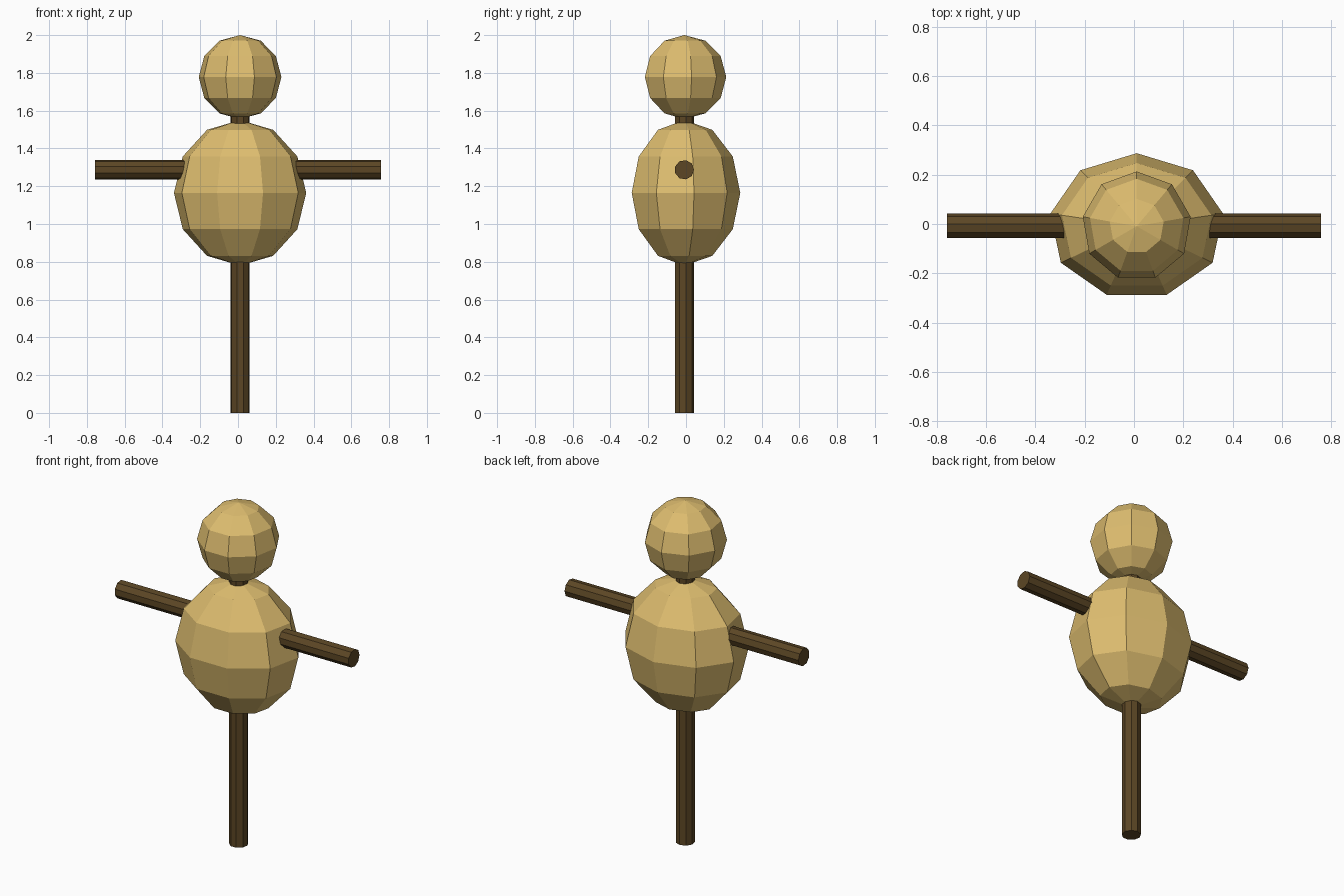
import bpy, math

if "Cube" in bpy.data.objects:
    bpy.data.objects.remove(bpy.data.objects["Cube"])

SIDES = 9            # every part is nine-sided
CX, CY = 0.011, -0.009


def material(name, rgb):
    m = bpy.data.materials.new(name)
    m.diffuse_color = (*rgb, 1)
    m.use_nodes = True
    m.node_tree.nodes["Principled BSDF"].inputs["Base Color"].default_value = m.diffuse_color
    return m


straw = material("straw", (0.73, 0.51, 0.16))
wood = material("dark wood", (0.107, 0.062, 0.018))


def finish(name, mat):
    ob = bpy.context.object
    ob.name = name
    ob.data.materials.append(mat)
    return ob


def ball(name, z, size):
    bpy.ops.mesh.primitive_uv_sphere_add(segments=SIDES, ring_count=6, radius=1,
                                         location=(CX, CY, z))
    ob = finish(name, straw)
    ob.scale = size


def stick(name, length, loc, rot=(0, 0, 0)):
    bpy.ops.mesh.primitive_cylinder_add(vertices=SIDES, radius=0.0515, depth=length,
                                        location=loc, rotation=rot)
    finish(name, wood)


# Upright pole, running up through the body into the head
stick("pole", 1.66, (CX, CY, 0.83))
# Crossbar forming both arms
stick("arm_bar", 1.516, (0, CY, 1.287), (0, math.pi / 2, 0))
# Stuffed body and head
ball("body", 1.165, (0.3556, 0.2963, 0.3852))
ball("head", 1.778, (0.2222, 0.2222, 0.2222))
